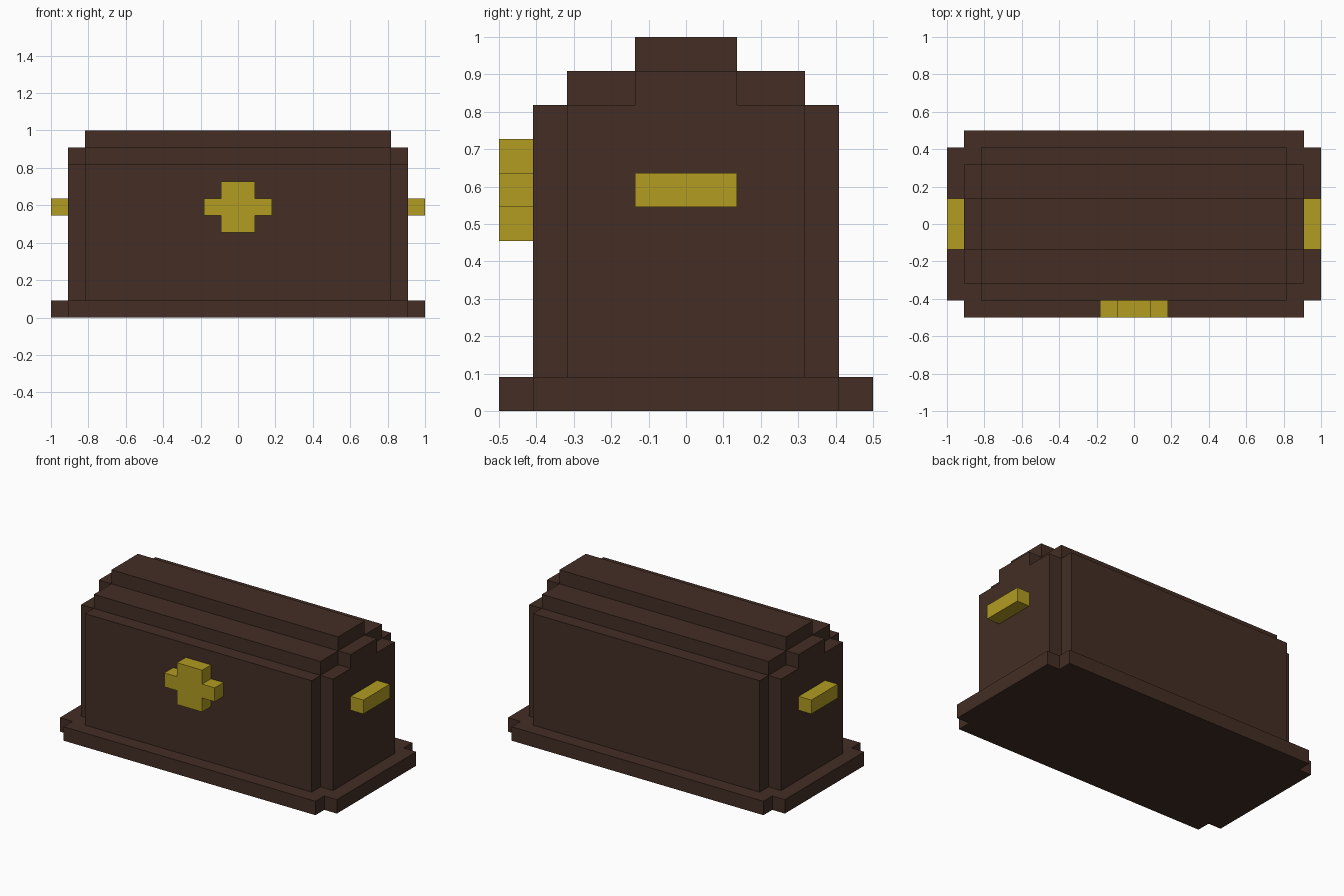
import bpy, bmesh
from mathutils import Vector

if "Cube" in bpy.data.objects:
    bpy.data.objects.remove(bpy.data.objects["Cube"])

U = 1 / 11  # one block of the grid the model is built on


def material(name, rgb):
    m = bpy.data.materials.new(name)
    m.diffuse_color = (*rgb, 1)
    m.use_nodes = True
    m.node_tree.nodes["Principled BSDF"].inputs["Base Color"].default_value = m.diffuse_color
    return m


WOOD = material("dark_brown", (0.056, 0.027, 0.018))
BRASS = material("gold_yellow", (0.445, 0.333, 0.016))


def prism(name, profile, axis, lo, hi, mat):
    """Extrude a 2D profile (in blocks) along an axis from lo to hi."""
    def place(a, b, d):
        return Vector({"x": (d, a, b), "y": (a, d, b), "z": (a, b, d)}[axis]) * U
    bm = bmesh.new()
    face = bm.faces.new([bm.verts.new(place(a, b, lo)) for a, b in profile])
    new = bmesh.ops.extrude_face_region(bm, geom=[face], use_keep_orig=True)["geom"]
    moved = [v for v in new if isinstance(v, bmesh.types.BMVert)]
    bmesh.ops.translate(bm, verts=moved, vec=place(0, 0, hi - lo))
    bmesh.ops.recalc_face_normals(bm, faces=bm.faces)
    mesh = bpy.data.meshes.new(name)
    bm.to_mesh(mesh)
    bm.free()
    mesh.materials.append(mat)
    obj = bpy.data.objects.new(name, mesh)
    bpy.context.collection.objects.link(obj)
    return obj


def mirrored(half):
    """Complete a right-hand outline listed bottom to top."""
    return half + [(-a, b) for a, b in reversed(half)]


def plus(x1, y1, x2, y2, cy=0):
    """Rectangle x1 by y1 with its corners notched back to x2, y2."""
    return mirrored([(x2, cy - y1), (x2, cy - y2), (x1, cy - y2),
                     (x1, cy + y2), (x2, cy + y2), (x2, cy + y1)])


# Plinth with notched corners
prism("base", plus(11, 5.5, 10, 4.5), "z", 0, 1, WOOD)

# Long body with stepped lid
prism("body_and_lid", mirrored([(4.5, 1), (4.5, 9), (3.5, 9), (3.5, 10),
                                (1.5, 10), (1.5, 11)]), "x", -9, 9, WOOD)

# End panels and side handles
for side, s in (("left", -1), ("right", 1)):
    prism(side + "_end_panel", mirrored([(3.5, 1), (3.5, 9), (1.5, 9), (1.5, 10)]),
          "x", 9 * s, 10 * s, WOOD)
    prism(side + "_handle", mirrored([(1.5, 6), (1.5, 7)]), "x", 10 * s, 11 * s, BRASS)

# Cross-shaped ornament on the front
prism("front_cross", plus(2, 1.5, 1, 0.5, 6.5), "y", -5.5, -4.5, BRASS)
